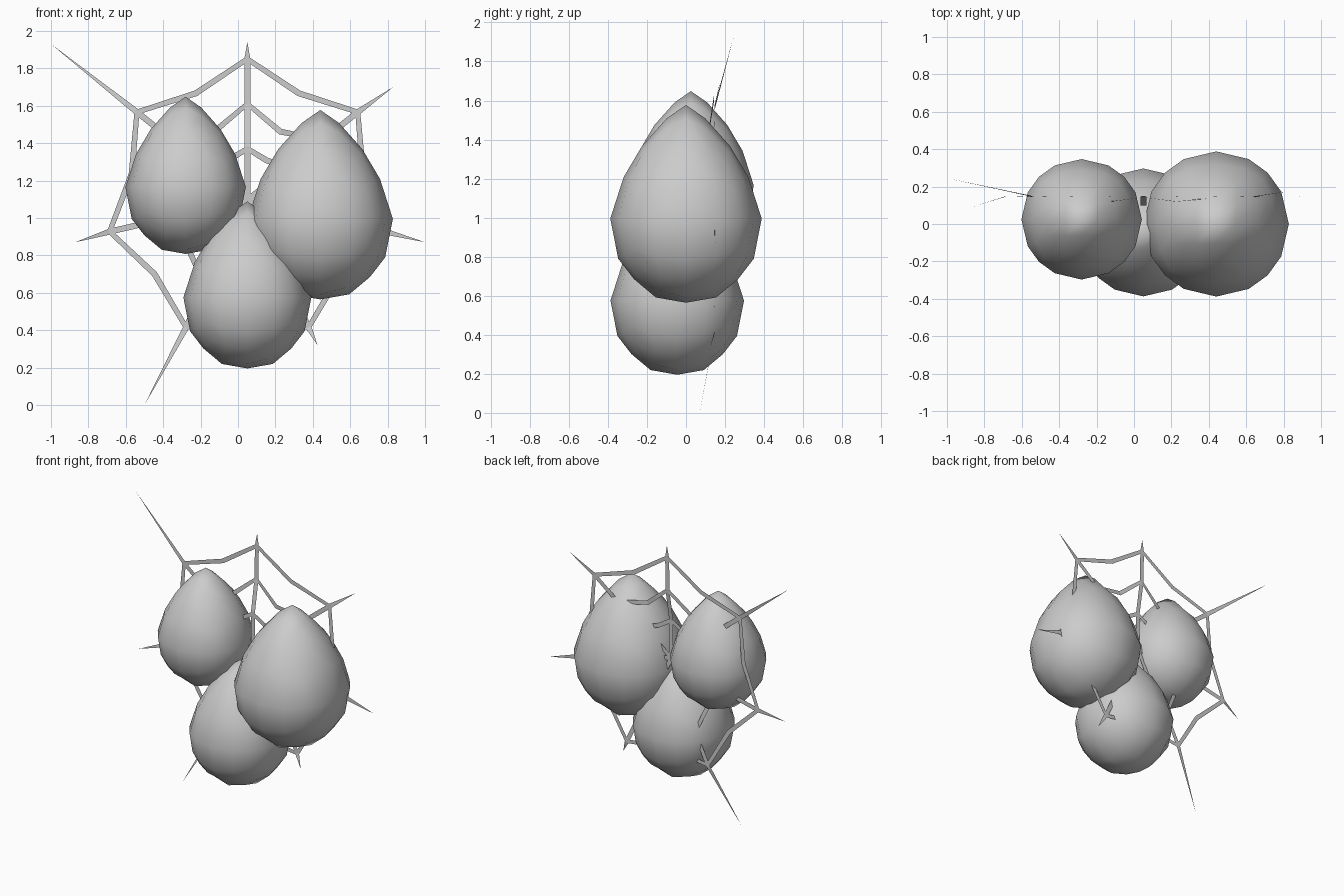
import bpy, bmesh, math
from mathutils import Vector

old = bpy.data.objects.get("Cube")
if old:
    bpy.data.objects.remove(old, do_unlink=True)


def make_material(name, value):
    mat = bpy.data.materials.new(name)
    mat.use_nodes = True
    colour = (value, value, value, 1)
    mat.diffuse_color = colour
    mat.node_tree.nodes["Principled BSDF"].inputs["Base Color"].default_value = colour
    return mat


grey = make_material("pale grey", 0.6)


def finish(bm, name):
    mesh = bpy.data.meshes.new(name)
    bm.to_mesh(mesh)
    bm.free()
    obj = bpy.data.objects.new(name, mesh)
    bpy.context.collection.objects.link(obj)
    mesh.materials.append(grey)
    return obj


# Egg profile: height on a unit sphere, stretched height, girth factor
PROFILE = [(-1, -1.11, 0.89), (-0.894, -1.04, 0.89), (-0.707, -0.8, 0.97),
           (-0.447, -0.53, 1), (0, 0, 1), (0.447, 0.55, 0.92),
           (0.707, 0.96, 0.82), (0.894, 1.32, 0.58), (1, 1.5, 0.5)]


def egg_shape(h):
    for (a, za, ga), (b, zb, gb) in zip(PROFILE, PROFILE[1:]):
        if h <= b + 1e-5:
            t = (h - a) / (b - a)
            return za + (zb - za) * t, ga + (gb - ga) * t
    return PROFILE[-1][1:]


def make_egg(name, centre, radius):
    bm = bmesh.new()
    bmesh.ops.create_cube(bm, size=2)
    bmesh.ops.subdivide_edges(bm, edges=bm.edges[:], cuts=3, use_grid_fill=True)
    for v in bm.verts:
        d = v.co.normalized()
        z, girth = egg_shape(d.z)
        v.co = Vector(centre) + radius * Vector((d.x * girth, d.y * girth, z))
    for f in bm.faces:
        f.smooth = True
    return finish(bm, name)


make_egg("right_egg", (-0.28, 0.025, 1.165), 0.322)
make_egg("left_egg", (0.44, 0, 0.995), 0.388)
make_egg("lower_egg", (0.05, -0.045, 0.575), 0.342)

# Web: seven spokes around a hub, with three sagging rings
HUB = (0.05, 1.095)
SPOKES = 7
HALF = 0.016


def polar(step, radius, y):
    a = math.pi / 2 + step * math.tau / SPOKES
    return Vector((HUB[0] + radius * math.cos(a), y, HUB[1] + radius * math.sin(a)))


def make_ring(name, radius, sag, y, sag_y):
    bm = bmesh.new()
    pairs = []
    for i in range(SPOKES * 2):
        r, depth = (radius * sag, sag_y) if i % 2 else (radius, y)
        pairs.append([bm.verts.new(polar(i / 2, r + s * HALF, depth)) for s in (-1, 1)])
    for i, (a, b) in enumerate(pairs):
        c, d = pairs[(i + 1) % len(pairs)]
        bm.faces.new((a, b, d, c))
    finish(bm, name)


make_ring("inner_ring", 0.275, 0.86, 0.1, 0.1)
make_ring("middle_ring", 0.515, 0.79, 0.143, 0.12)
make_ring("outer_ring", 0.755, 0.84, 0.147, 0.145)

# Pointed anchor threads, one beyond each spoke, anticlockwise from the top
TIPS = [(0.05, 0.15, 1.94), (-1, 0.245, 1.93), (-0.87, 0.09, 0.87), (-0.5, 0.07, 0),
        (0.425, 0.12, 0.32), (1, 0.15, 0.87), (0.83, 0.175, 1.7)]

for i, tip in enumerate(TIPS):
    bm = bmesh.new()
    path = [polar(i, r, y) for r, y in ((0, 0.1), (0.275, 0.1), (0.515, 0.143), (0.755, 0.147))]
    out = path[-1] - path[0]
    side = Vector((-out.z, 0, out.x)).normalized() * HALF
    rows = [[bm.verts.new(p + s * side) for s in (-1, 1)] for p in path]
    for (a, b), (c, d) in zip(rows, rows[1:]):
        bm.faces.new((a, b, d, c))
    bm.faces.new((*rows[-1], bm.verts.new(tip)))
    finish(bm, f"spoke_{i + 1}")
